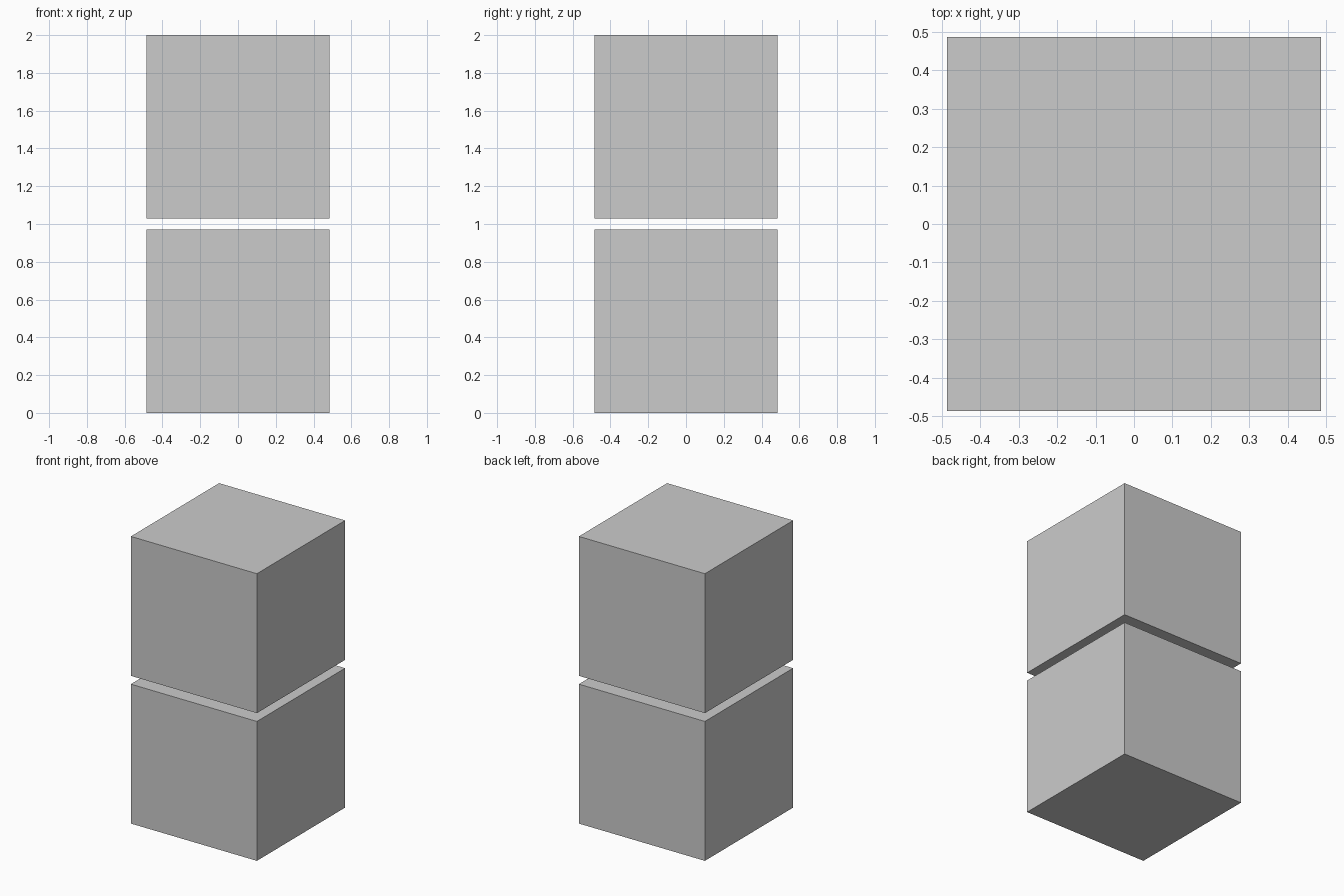
import bpy

if "Cube" in bpy.data.objects:
    bpy.data.objects.remove(bpy.data.objects["Cube"])

SIZE = 0.971   # cube edge length
TOTAL = 2.0    # overall height


def add_cube(name, base_z):
    bpy.ops.mesh.primitive_cube_add(size=SIZE, location=(0, 0, base_z + SIZE / 2))
    bpy.context.object.name = name


# Two equal cubes, one floating just above the other
add_cube("lower_cube", 0.0)
add_cube("upper_cube", TOTAL - SIZE)
